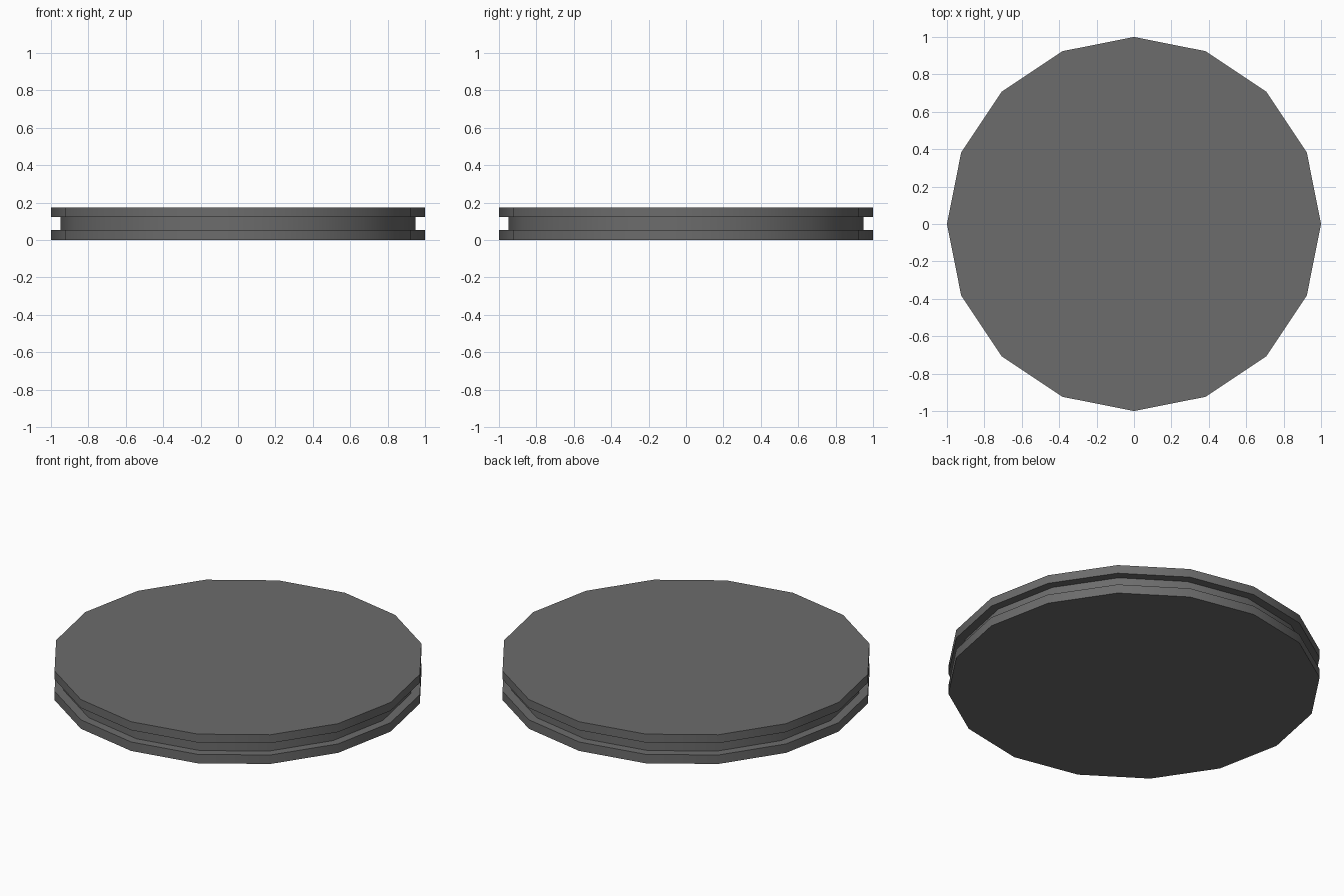
import bpy, math

if "Cube" in bpy.data.objects:
    bpy.data.objects.remove(bpy.data.objects["Cube"])

# single flat colour
grey = bpy.data.materials.new("dark_grey")
grey.diffuse_color = (0.15, 0.15, 0.15, 1)
grey.use_nodes = True
grey.node_tree.nodes["Principled BSDF"].inputs["Base Color"].default_value = grey.diffuse_color

SIDES = 16
# profile of the grooved disc: (radius, height)
profile = [(1, 0), (1, 0.053), (0.95, 0.053), (0.95, 0.123), (1, 0.123), (1, 0.173)]

# lathe the profile, then cap bottom and top
verts = [(r * math.cos(2 * math.pi * i / SIDES), r * math.sin(2 * math.pi * i / SIDES), z)
         for r, z in profile for i in range(SIDES)]
faces = []
for k in range(len(profile) - 1):
    for i in range(SIDES):
        j = (i + 1) % SIDES
        faces.append((k * SIDES + i, k * SIDES + j, (k + 1) * SIDES + j, (k + 1) * SIDES + i))
last = (len(profile) - 1) * SIDES
faces.append(tuple(reversed(range(SIDES))))
faces.append(tuple(range(last, last + SIDES)))

mesh = bpy.data.meshes.new("grooved_disc")
mesh.from_pydata(verts, [], faces)
mesh.materials.append(grey)
disc = bpy.data.objects.new("grooved_disc", mesh)
bpy.context.collection.objects.link(disc)

# smooth rim, sharp edges at the groove
bpy.context.view_layer.objects.active = disc
disc.select_set(True)
bpy.ops.object.shade_smooth_by_angle(angle=math.radians(35))
